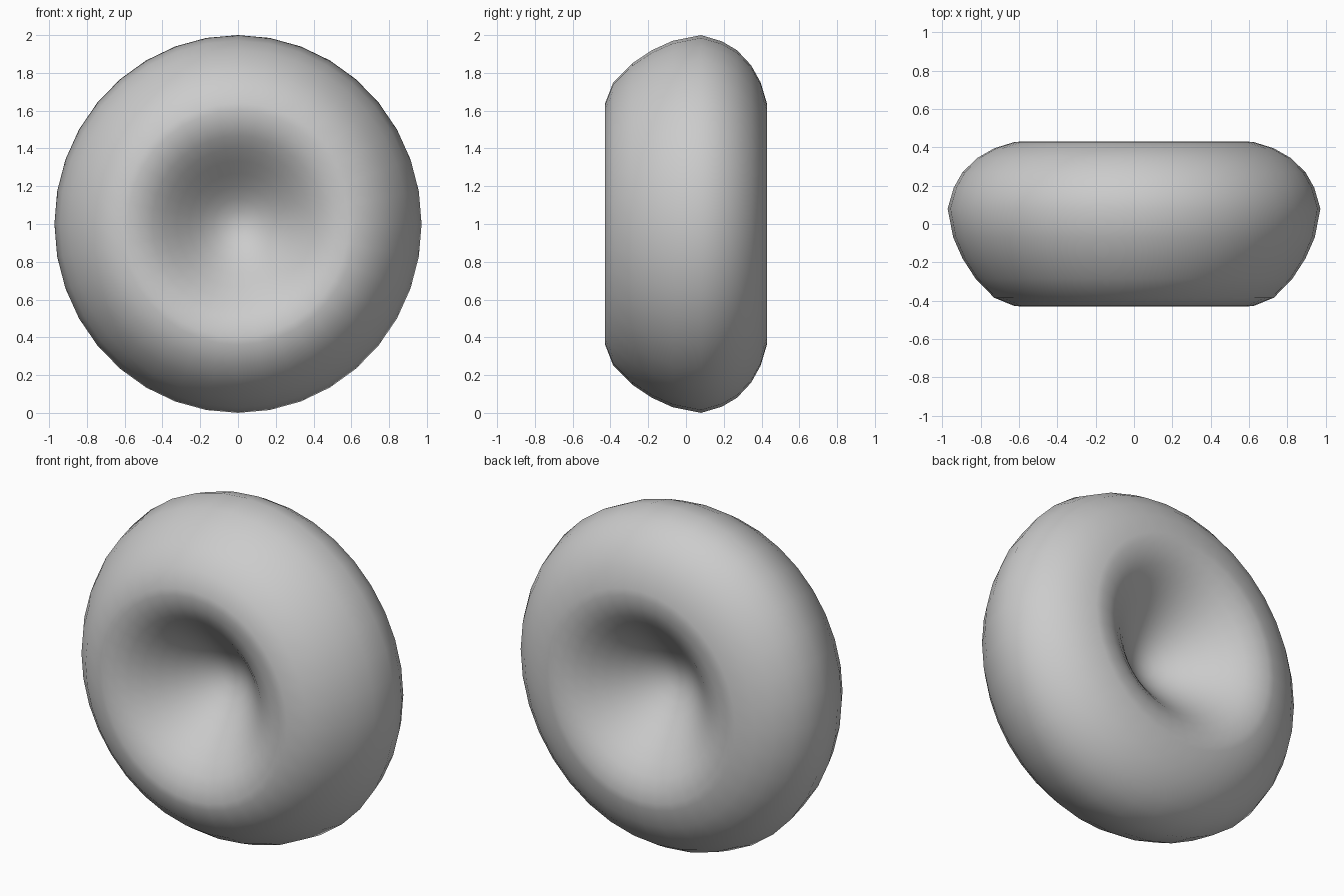
import bpy, bmesh
from math import sin, cos, pi

if "Cube" in bpy.data.objects:
    bpy.data.objects.remove(bpy.data.objects["Cube"])

SEGMENTS = 36
X_SCALE = 0.972
RIM = 0.60          # radius where the dimples reach the flat faces
FACE = 0.43         # half thickness


def dimple(centre_y, face_y, steps=9):
    """Smooth bowl from just off the centre out to the thickest ring."""
    pts = []
    for i in range(1, steps + 1):
        t = i / steps
        pts.append((RIM * t, centre_y + (face_y - centre_y) * (1 - cos(pi * t)) / 2))
    return pts


# Half cross-section (radius, y): front bowl, rounded outer rim, back bowl
front_y, back_y = -0.05, 0.08
outer = [(0.64, -0.428), (0.75, -0.385), (0.85, -0.285), (0.92, -0.18),
         (0.97, -0.07), (1.0, 0.08), (0.967, 0.19), (0.92, 0.27),
         (0.84, 0.345), (0.75, 0.395), (0.64, 0.428)]
profile = dimple(front_y, -FACE) + outer + dimple(back_y, FACE)[::-1]

# Dimpled disc, spun about the y axis
bm = bmesh.new()
rings = []
for r, y in profile:
    rings.append([bm.verts.new((X_SCALE * r * sin(2 * pi * k / SEGMENTS), y,
                                1 + r * cos(2 * pi * k / SEGMENTS)))
                  for k in range(SEGMENTS)])
front = bm.verts.new((0, front_y, 1))
back = bm.verts.new((0, back_y, 1))
for k in range(SEGMENTS):
    n = (k + 1) % SEGMENTS
    for a, b in zip(rings, rings[1:]):
        bm.faces.new((a[k], a[n], b[n], b[k]))
    bm.faces.new((front, rings[0][n], rings[0][k]))
    bm.faces.new((back, rings[-1][k], rings[-1][n]))
bmesh.ops.recalc_face_normals(bm, faces=bm.faces[:])
for f in bm.faces:
    f.smooth = True

mesh = bpy.data.meshes.new("dimpled_disc")
bm.to_mesh(mesh)
bm.free()
disc = bpy.data.objects.new("dimpled_disc", mesh)
bpy.context.collection.objects.link(disc)
